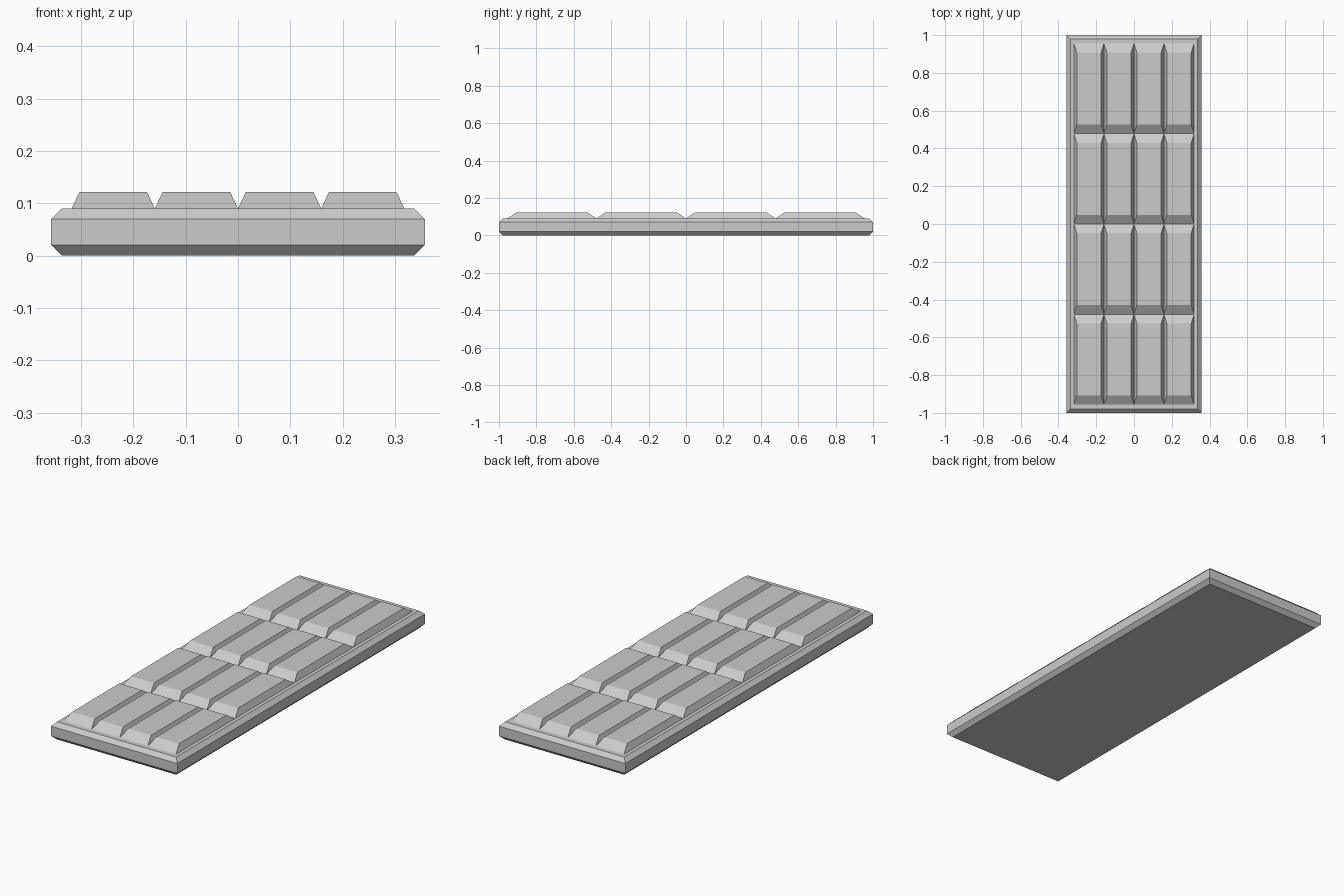
import bpy
import bmesh

if "Cube" in bpy.data.objects:
    bpy.data.objects.remove(bpy.data.objects["Cube"])


def lofted_block(name, sections, cx=0.0, cy=0.0):
    """Stack rectangular sections (half_x, half_y, z) into one closed block."""
    bm = bmesh.new()
    rings = [[bm.verts.new((cx + sx * hx, cy + sy * hy, z))
              for sx, sy in ((-1, -1), (1, -1), (1, 1), (-1, 1))]
             for hx, hy, z in sections]
    for low, high in zip(rings, rings[1:]):
        for i in range(4):
            j = (i + 1) % 4
            bm.faces.new((low[i], low[j], high[j], high[i]))
    bm.faces.new(rings[0][::-1])
    bm.faces.new(rings[-1])
    mesh = bpy.data.meshes.new(name)
    bm.to_mesh(mesh)
    bm.free()
    obj = bpy.data.objects.new(name, mesh)
    bpy.context.collection.objects.link(obj)
    return obj


# Base slab with chamfered top and bottom rims
HX, HY, CHAMFER = 0.357, 1.0, 0.02
lofted_block("bar_base", [
    (HX - CHAMFER, HY - CHAMFER, 0.0),
    (HX, HY, 0.02),
    (HX, HY, 0.07),
    (HX - CHAMFER, HY - CHAMFER, 0.09),
])

# 4 x 4 grid of bevelled segments, meeting in V-shaped grooves
COUNT, PITCH_X, PITCH_Y = 4, 0.159, 0.478
for row in range(COUNT):
    for col in range(COUNT):
        lofted_block(f"segment_{row + 1}_{col + 1}", [
            (PITCH_X / 2, PITCH_Y / 2, 0.09),
            (PITCH_X / 2 - 0.015, PITCH_Y / 2 - 0.048, 0.122),
        ], (col - 1.5) * PITCH_X, (row - 1.5) * PITCH_Y)
